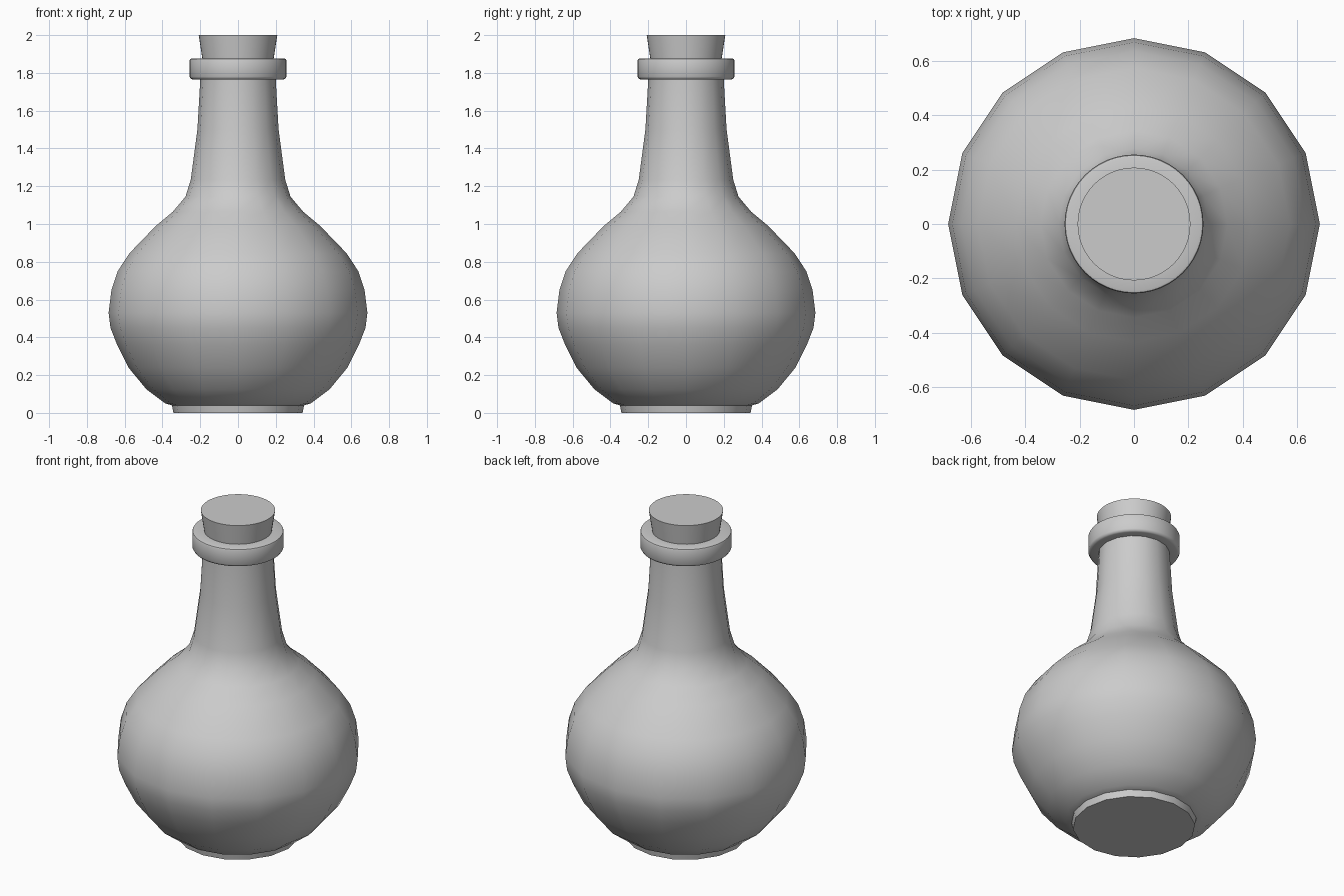
import bpy, bmesh
from math import cos, sin, pi, radians

if "Cube" in bpy.data.objects:
    bpy.data.objects.remove(bpy.data.objects["Cube"])


def lathe(name, profile, sides, closed=False, angle=40):
    """Spin an (r, z) profile round z; open profiles get capped ends."""
    bm = bmesh.new()
    rings = [[bm.verts.new((r * cos(2 * pi * i / sides), r * sin(2 * pi * i / sides), z))
              for i in range(sides)] for r, z in profile]
    pairs = list(zip(rings, rings[1:]))
    if closed:
        pairs.append((rings[-1], rings[0]))
    else:
        bm.faces.new(rings[0][::-1])
        bm.faces.new(rings[-1])
    for a, b in pairs:
        for i in range(sides):
            j = (i + 1) % sides
            bm.faces.new((a[i], a[j], b[j], b[i]))
    bmesh.ops.recalc_face_normals(bm, faces=bm.faces)
    mesh = bpy.data.meshes.new(name)
    bm.to_mesh(mesh)
    bm.free()
    ob = bpy.data.objects.new(name, mesh)
    bpy.context.collection.objects.link(ob)
    bpy.ops.object.select_all(action='DESELECT')
    ob.select_set(True)
    bpy.context.view_layer.objects.active = ob
    bpy.ops.object.shade_smooth_by_angle(angle=radians(angle))
    return ob


# Bottle: foot, round belly, shoulder and neck, 16 sided
lathe("bottle_body", [
    (0.342, 0.0), (0.35, 0.04), (0.385, 0.05), (0.485, 0.125), (0.58, 0.24),
    (0.64, 0.36), (0.675, 0.45), (0.685, 0.53), (0.67, 0.65), (0.637, 0.75),
    (0.575, 0.845), (0.435, 0.99), (0.345, 1.065), (0.278, 1.145),
    (0.25, 1.235), (0.215, 1.5), (0.2, 1.76), (0.2, 1.82)], 16)

# Lip: flat collar round the mouth with softened edges
lathe("lip_ring", [
    (0.18, 1.765), (0.24, 1.765), (0.25, 1.769), (0.256, 1.78),
    (0.256, 1.866), (0.253, 1.873), (0.245, 1.876), (0.18, 1.876)], 48, closed=True)

# Tapered stopper
lathe("cork", [(0.165, 1.72), (0.208, 2.0)], 48)
